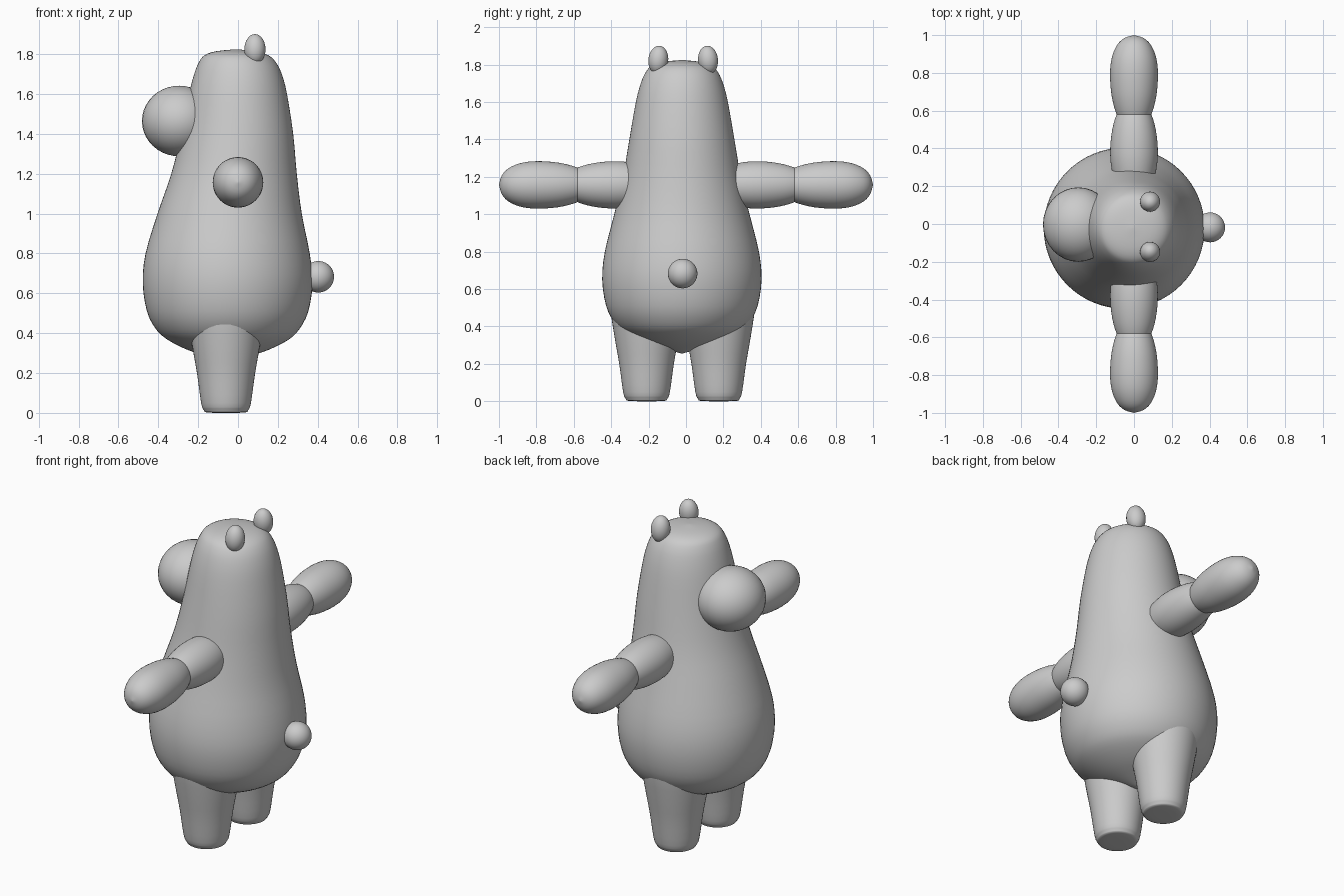
import bpy, bmesh, math
from mathutils import Vector, Matrix

if "Cube" in bpy.data.objects:
    bpy.data.objects.remove(bpy.data.objects["Cube"])

grey = bpy.data.materials.new("plain grey")
grey.diffuse_color = (0.6, 0.6, 0.6, 1)
grey.use_nodes = True
grey.node_tree.nodes["Principled BSDF"].inputs["Base Color"].default_value = grey.diffuse_color


def finish(name, bm):
    bmesh.ops.recalc_face_normals(bm, faces=bm.faces)
    me = bpy.data.meshes.new(name)
    bm.to_mesh(me)
    bm.free()
    ob = bpy.data.objects.new(name, me)
    bpy.context.collection.objects.link(ob)
    me.materials.append(grey)
    for p in me.polygons:
        p.use_smooth = True
    return ob


def smooth_profile(pts, steps=3):
    """Catmull-Rom through the (height, radius, shift) points."""
    p = [Vector(q) for q in pts]
    p = [p[0]] + p + [p[-1]]
    out = []
    for a, b, c, d in zip(p, p[1:], p[2:], p[3:]):
        for i in range(steps):
            t = i / steps
            out.append(0.5 * (2 * b + (c - a) * t + (2 * a - 5 * b + 4 * c - d) * t * t
                              + (3 * b - a - 3 * c + d) * t ** 3))
    return out + [p[-1]]


def lathe(name, pts, matrix, sides=48):
    """Round part along local z; each ring may be shifted in x."""
    bm = bmesh.new()
    rings = []
    for h, r, s in smooth_profile(pts):
        r = max(r, 0.001)
        rings.append([bm.verts.new((s + r * math.cos(2 * math.pi * k / sides),
                                    r * math.sin(2 * math.pi * k / sides), h))
                      for k in range(sides)])
    for lo, hi in zip(rings, rings[1:]):
        for k in range(sides):
            n = (k + 1) % sides
            bm.faces.new((lo[k], lo[n], hi[n], hi[k]))
    bm.faces.new(rings[0][::-1])
    bm.faces.new(rings[-1])
    bm.transform(matrix)
    return finish(name, bm)


def ball(name, loc, size, tilt=0):
    bm = bmesh.new()
    bmesh.ops.create_uvsphere(bm, u_segments=32, v_segments=20, radius=1)
    bm.transform(Matrix.Translation(loc) @ Matrix.Rotation(tilt, 4, 'X')
                 @ Matrix.Diagonal((*size, 1)))
    return finish(name, bm)


# Pear-shaped body, belly leaning towards -x
body = [(.255, 0, -.05), (.28, .09, -.05), (.315, .2, -.05), (.365, .3, -.05),
        (.42, .36, -.052), (.51, .405, -.052), (.65, .426, -.052), (.8, .412, -.052),
        (1.0, .362, -.042), (1.2, .315, -.02), (1.4, .281, -.004), (1.6, .246, 0),
        (1.7, .22, 0), (1.76, .193, -.003), (1.795, .16, -.008), (1.815, .1, -.01),
        (1.825, 0, -.01)]
lathe("body", body, Matrix.Translation((0, -.022, 0)), 64)

leg = [(0, 0, 0), (.002, .095, 0), (.015, .112, 0), (.05, .125, 0), (.2, .146, 0),
       (.35, .172, 0), (.5, .192, 0), (.58, .17, 0), (.66, 0, 0)]
upper_arm = [(.15, 0, 0), (.2, .09, 0), (.3, .12, 0), (.4, .126, 0), (.5, .115, 0),
             (.58, .092, 0), (.63, .06, 0), (.65, 0, 0)]
fore_arm = [(.5, 0, 0), (.53, .06, 0), (.58, .092, 0), (.66, .115, 0), (.74, .125, 0),
            (.82, .126, 0), (.89, .115, 0), (.95, .088, 0), (.985, .05, 0), (1.0, 0, 0)]

# Paired limbs and ears on the two y sides
for side, tag in ((-1, "front"), (1, "back")):
    lathe(tag + "_leg", leg, Matrix.Translation((-.06, -.018 + side * .193, 0)))
    along = Matrix.Translation((0, 0, 1.157)) @ Matrix.Rotation(-side * math.pi / 2, 4, 'X')
    lathe(tag + "_upper_arm", upper_arm, along)
    lathe(tag + "_forearm", fore_arm, along)
    ball(tag + "_ear", (.085, -.015 + side * .133, 1.825), (.053, .053, .076), side * .1)

# Big round ball on the upper -x side, small one on the lower +x side
ball("large_ball", (-.295, -.003, 1.465), (.187, .197, .177))
ball("small_ball", (.403, -.018, .683), (.079, .079, .079))
